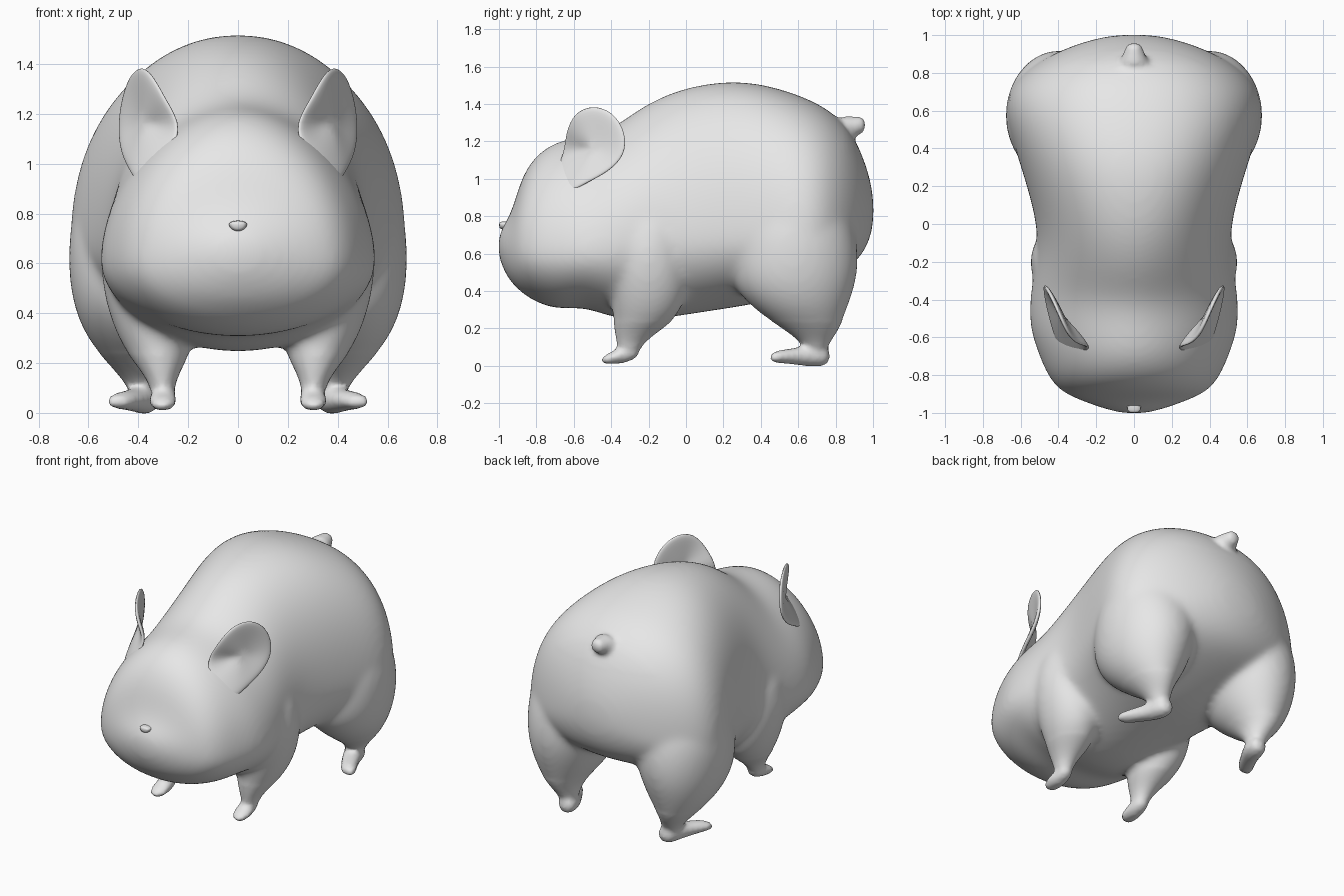
import bpy
import bmesh
from math import cos, sin, pi
from mathutils import Vector

cube = bpy.data.objects.get("Cube")
if cube:
    bpy.data.objects.remove(cube, do_unlink=True)

grey = bpy.data.materials.new("soft_grey")
grey.use_nodes = True
grey.diffuse_color = (0.8, 0.8, 0.8, 1)
grey.node_tree.nodes["Principled BSDF"].inputs["Base Color"].default_value = (0.8, 0.8, 0.8, 1)

SIDES = 24


def ring(centre, across, up, down=None, fullness=2):
    """Oval section; the lower half may differ, the upper half may be fuller."""
    down = up if down is None else down
    points = []
    for i in range(SIDES):
        a = 2 * pi * i / SIDES
        c, s = cos(a), sin(a)
        if s > 0.01:
            size = (abs(c) ** fullness + s ** fullness) ** (-1 / fullness)
            c, s = c * size, s * size
        points.append(Vector(centre) + Vector(across) * c
                      + Vector(up if s > 0 else down) * s)
    return points


def loft(bm, rings):
    """Closed skin through a row of sections."""
    rows = [[bm.verts.new(p) for p in r] for r in rings]
    for a, b in zip(rows, rows[1:]):
        for i in range(SIDES):
            j = (i + 1) % SIDES
            bm.faces.new((a[i], a[j], b[j], b[i]))
    bm.faces.new(rows[0])
    bm.faces.new(rows[-1])


def finish(bm, name):
    bmesh.ops.recalc_face_normals(bm, faces=bm.faces[:])
    for f in bm.faces:
        f.smooth = True
    mesh = bpy.data.meshes.new(name)
    bm.to_mesh(mesh)
    bm.free()
    mesh.materials.append(grey)
    obj = bpy.data.objects.new(name, mesh)
    bpy.context.collection.objects.link(obj)
    return obj


def subdivide(obj, levels):
    mod = obj.modifiers.new("round", 'SUBSURF')
    mod.levels = mod.render_levels = levels


# Head and trunk: y, top, bottom, widest height, half width, fullness
TRUNK = [
    (-1.005, .69, .59, .64, .06, 2), (-.975, .75, .51, .63, .17, 2),
    (-.94, .81, .45, .62, .27, 2), (-.91, .90, .42, .62, .34, 2),
    (-.875, 1.02, .385, .61, .405, 1.95), (-.80, 1.14, .335, .61, .465, 1.9),
    (-.68, 1.215, .295, .61, .515, 1.82), (-.55, 1.235, .315, .61, .56, 1.78),
    (-.40, 1.27, .255, .62, .56, 1.75), (-.25, 1.39, .235, .64, .535, 1.8),
    (-.05, 1.485, .26, .68, .505, 2.1), (.20, 1.53, .30, .70, .57, 2.25),
    (.40, 1.515, .33, .68, .635, 2.35), (.60, 1.455, .40, .66, .695, 2.35),
    (.75, 1.385, .46, .67, .65, 2.35), (.87, 1.28, .52, .72, .50, 2.3),
    (.955, 1.11, .60, .78, .31, 2.1), (1.005, .92, .74, .82, .11, 2),
]

# Legs: x, y, z, half width, half depth
HIND_LEG = [
    (.375, .69, .05, .05, .05), (.385, .695, .12, .065, .07),
    (.415, .67, .20, .11, .155), (.415, .61, .30, .195, .25),
    (.41, .575, .43, .255, .335), (.395, .575, .58, .29, .355),
    (.385, .575, .76, .295, .325), (.36, .57, .95, .25, .24),
    (.34, .56, 1.08, .14, .13),
]
FRONT_LEG = [
    (.30, -.31, .05, .045, .05), (.305, -.30, .12, .052, .07),
    (.312, -.26, .19, .095, .125), (.325, -.21, .27, .145, .18),
    (.36, -.20, .42, .17, .215), (.375, -.205, .60, .185, .215),
    (.355, -.20, .80, .17, .20), (.30, -.18, .97, .10, .12),
]

# Paws: x, y, z, half width, half height
HIND_PAW = [
    (.365, .77, .055, .035, .035), (.37, .735, .055, .06, .06),
    (.38, .66, .055, .066, .06), (.425, .57, .05, .06, .042),
    (.465, .50, .05, .06, .036), (.49, .445, .042, .04, .022),
]
FRONT_PAW = [
    (.30, -.25, .08, .03, .03), (.30, -.29, .075, .048, .046),
    (.30, -.34, .06, .053, .05), (.302, -.40, .042, .056, .032),
    (.305, -.455, .027, .04, .018),
]

bm = bmesh.new()
loft(bm, [ring((0, y, m), (w, 0, 0), (0, 0, t - m), (0, 0, m - b), n)
          for y, t, b, m, w, n in TRUNK])
for s in (1, -1):
    for leg in (HIND_LEG, FRONT_LEG):
        loft(bm, [ring((s * x, y, z), (w, 0, 0), (0, d, 0)) for x, y, z, w, d in leg])
    for paw in (HIND_PAW, FRONT_PAW):
        loft(bm, [ring((s * x, y, z), (w, 0, 0), (0, 0, h)) for x, y, z, w, h in paw])

# Stubby tail
TAIL = [(.82, 1.24, .10), (.87, 1.26, .075), (.91, 1.28, .052),
        (.94, 1.287, .046), (.96, 1.287, .025)]
loft(bm, [ring((0, y, z), (r, 0, 0), (0, 0, r)) for y, z, r in TAIL])

# Fuse trunk, legs, paws and tail into one skin
body = finish(bm, "body")
subdivide(body, 2)
fuse = body.modifiers.new("fuse", 'REMESH')
fuse.mode = 'VOXEL'
fuse.voxel_size = 0.016
fuse.use_smooth_shade = True
depsgraph = bpy.context.evaluated_depsgraph_get()
skin = bpy.data.meshes.new_from_object(body.evaluated_get(depsgraph))
body.modifiers.clear()
body.data = skin

# Blend shoulders and thighs softly, keeping the paws and tail crisp
fleshy = body.vertex_groups.new(name="fleshy")
fleshy.add([v.index for v in skin.vertices
            if v.co.z > .24 and not (v.co.y > .84 and v.co.z > 1.15)], 1, 'REPLACE')
for group, passes in (("fleshy", 24), ("", 3)):
    soften = body.modifiers.new("soften", 'SMOOTH')
    soften.factor = 0.5
    soften.iterations = passes
    soften.vertex_group = group

# Ears: thin, gently bowed discs whose lower front sinks into the head
RIM = [
    (.215, -.65, 1.14), (.285, -.645, 1.25), (.34, -.60, 1.355),
    (.385, -.50, 1.40), (.435, -.385, 1.36), (.47, -.32, 1.25),
    (.482, -.32, 1.13), (.468, -.41, 1.035), (.435, -.545, .97),
    (.39, -.68, .89), (.29, -.71, 1.01),
]
bm = bmesh.new()
hub = Vector((.375, -.49, 1.16))
centre = bm.verts.new(hub)
outer = [bm.verts.new(p) for p in RIM]
inner = [bm.verts.new(hub.lerp(Vector(p), .6)) for p in RIM]
for i in range(len(RIM)):
    j = (i + 1) % len(RIM)
    bm.faces.new((inner[i], inner[j], outer[j], outer[i]))
    bm.faces.new((centre, inner[j], inner[i]))
ears = finish(bm, "ears")
thick = ears.modifiers.new("thickness", 'SOLIDIFY')
thick.thickness = 0.025
thick.offset = 0
ears.modifiers.new("pair", 'MIRROR')
subdivide(ears, 2)

# Small nose, flat on top and tapering below
bm = bmesh.new()
loft(bm, [ring((0, y, .757), (w, 0, 0), (0, 0, w * .4), (0, 0, w * .8))
          for y, w in ((-.92, .036), (-.96, .037), (-.985, .036), (-1.0, .025))])
nose = finish(bm, "nose")
subdivide(nose, 1)
